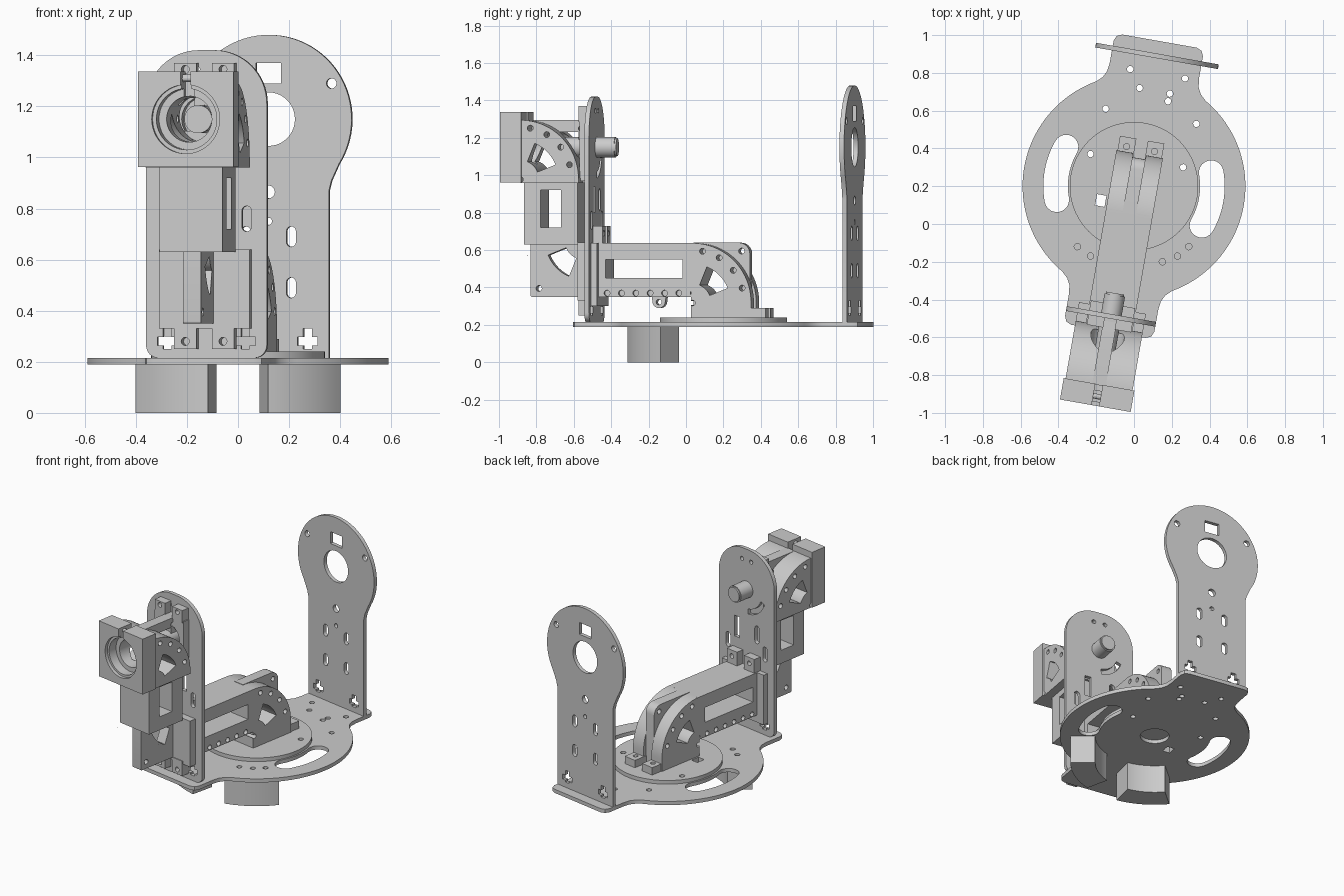
import bpy, bmesh
from math import sin, cos, radians, pi
from mathutils import Matrix, Vector

if "Cube" in bpy.data.objects:
    bpy.data.objects.remove(bpy.data.objects["Cube"])

# The whole mount is turned 10 degrees about the turntable axis
ROOT = Matrix.Translation((0, 0.2, 0)) @ Matrix.Rotation(radians(-10), 4, 'Z')
MAP = {'z': lambda a, b, t: (a, b, t), 'v': lambda a, b, t: (a, t, b), 'u': lambda a, b, t: (t, a, b)}


def arc(cx, cy, r, a0, a1, n=24):
    return [(cx + r * cos(radians(a0 + (a1 - a0) * i / n)),
             cy + r * sin(radians(a0 + (a1 - a0) * i / n))) for i in range(n + 1)]


def circle(cx, cy, r, n=24):
    return arc(cx, cy, r, 0, 360, n)[:-1]


def rect(a0, b0, a1, b1):
    return [(a0, b0), (a1, b0), (a1, b1), (a0, b1)]


def slot(x, z, w, h):
    return arc(x, z + h - w, w, 0, 180, 8) + arc(x, z - h + w, w, 180, 360, 8)


def band(cx, cy, r0, r1, a0, a1):
    return arc(cx, cy, r1, a0, a1, 14) + arc(cx, cy, r0, a1, a0, 14)


def cross(x, z):
    w = 0.017
    return [(x - .04, z - w), (x - w, z - w), (x - w, z - .03), (x + w, z - .03), (x + w, z - w), (x + .04, z - w),
            (x + .04, z + w), (x + w, z + w), (x + w, z + .05), (x - w, z + .05), (x - w, z + w), (x - .04, z + w)]


def make(name, pts, t0, t1, axis):
    bm = bmesh.new()
    f = bm.faces.new([bm.verts.new(MAP[axis](a, b, t0)) for a, b in pts])
    top = bmesh.ops.extrude_face_region(bm, geom=[f])['geom']
    d = Vector(MAP[axis](0, 0, t1 - t0))
    bmesh.ops.translate(bm, vec=d, verts=[g for g in top if isinstance(g, bmesh.types.BMVert)])
    bmesh.ops.recalc_face_normals(bm, faces=bm.faces)
    me = bpy.data.meshes.new(name)
    bm.to_mesh(me)
    bm.free()
    ob = bpy.data.objects.new(name, me)
    bpy.context.collection.objects.link(ob)
    return ob


def part(name, pts, t0, t1, axis, cuts=()):
    """Extrude a profile, cut (profile, t0, t1, axis) shapes out, place it."""
    ob = make(name, pts, t0, t1, axis)
    cutters = [make('cutter', *c) for c in cuts]
    for c in cutters:
        c.hide_render = True
        m = ob.modifiers.new('cut', 'BOOLEAN')
        m.operation, m.solver, m.object = 'DIFFERENCE', 'EXACT', c
    if cutters:
        dg = bpy.context.evaluated_depsgraph_get()
        me = bpy.data.meshes.new_from_object(ob.evaluated_get(dg))
        ob.modifiers.clear()
        ob.data = me
        for c in cutters:
            bpy.data.objects.remove(c)
    ob.data.transform(ROOT)
    bpy.ops.object.select_all(action='DESELECT')
    ob.select_set(True)
    bpy.context.view_layer.objects.active = ob
    bpy.ops.object.shade_smooth_by_angle(angle=radians(25))
    return ob


def through(profiles, t0, t1, axis):
    return [(p, t0, t1, axis) for p in profiles]


# Base plate: disc with two end tabs, arc slots and bolt holes
inv = ROOT.inverted()
q = arc(0, 0, 0.59, 0, 60, 20) + [(.264, .54), (.246, .575), (.24, .62), (.24, .74), (.228, .768), (.2, .78)]
half = q + [(-x, y) for x, y in q[::-1]]
outline = half + [(-x, -y) for x, y in half[1:-1]]
world = [(-.02, .82), (.27, .77), (.03, .72), (.19, .69), (.18, .65), (-.15, .61), (.33, .53), (-.23, .37),
         (.26, .3), (-.3, -.12), (-.23, -.17), (.29, -.12), (.23, -.17), (.15, -.2)]
holes = [circle(p.x, p.y, .017, 12) for p in (inv @ Vector((x, y, 0)) for x, y in world)]
arcs = []
for a in (0, 180):
    e0, e1 = radians(a - 20), radians(a + 20)
    arcs.append(arc(0, 0, .48, a - 20, a + 20, 12) + arc(.415 * cos(e1), .415 * sin(e1), .065, a + 20, a + 200, 10)[1:]
                + arc(0, 0, .35, a + 20, a - 20, 12)[1:] + arc(.415 * cos(e0), .415 * sin(e0), .065, a - 200, a - 20, 10)[1:-1])
part('base_plate', outline, .19, .215, 'z',
     through(holes + arcs + [circle(0, 0, .09, 40), rect(-.185, -.135, -.135, -.075)], .1, .3, 'z'))
part('turntable_disc', circle(0, 0, .34, 72), .214, .24, 'z',
     through([holes[7], holes[8], rect(-.185, -.135, -.135, -.075)], .1, .3, 'z'))

# Two curved feet
for side, a in (('right', -40), ('left', -103)):
    part(side + '_foot', band(0, 0, .37, .525, a + 10 - 37, a + 10), 0, .192, 'z')

# Tall rear plate with round head
prof = arc(0, 1.15, .33, -32, 212, 56) + [(-.25, .91), (-.24, .87), (-.24, .21), (.24, .21), (.24, .87), (.25, .91)]
cuts = [circle(0, 1.15, .105, 40), rect(-.05, 1.29, .05, 1.37), circle(0, .865, .025), circle(0, .75, .014)]
for s in (-1, 1):
    cuts += [circle(s * .25, 1.29, .02), slot(s * .09, .69, .019, .04), slot(s * .09, .49, .019, .04), cross(s * .155, .28)]
part('rear_plate', prof, .688, .713, 'v', through(cuts, .6, .8, 'v'))

# Front plate with round top
prof = arc(.03, 1.21, .21, 0, 90, 16) + arc(-.03, 1.21, .21, 90, 180, 16) + \
    arc(-.19, .265, .05, 180, 270, 6) + arc(.19, .265, .05, 270, 360, 6)
cuts = [circle(.04, 1.345, .014), circle(-.04, 1.345, .014), band(0, 1.15, .13, .165, 200, 265),
        rect(.06, .8, .105, .94), slot(-.09, .87, .019, .06), slot(.16, .76, .019, .05), slot(-.16, .76, .019, .05),
        cross(.155, .28), cross(-.155, .28)]
part('front_plate', prof, -.7125, -.6875, 'v', through(cuts, -.8, -.6, 'v'))
part('output_shaft', circle(0, 1.15, .055, 32), -.9, -.585, 'v')
part('shaft_tip', circle(0, 1.15, .048, 32), -.59, -.575, 'v')


def elbow(name, cv, cz, r, sv, sz, wide, ev, ez, rib_v, rib_z, extra=(), rnd=.008):
    """Quarter-round gear housing: two cheeks with bolts and window, square rib between."""
    def m(pts):
        return [(cv + sv * a, cz + sz * b) for a, b in pts]
    window = m(band(0, 0, .1, .205, 22, 68))
    bolts = [m(circle((r - .038) * cos(radians(a)), (r - .038) * sin(radians(a)), .016, 12)) for a in (16, 38, 59, 79)]
    bolts.append(m(circle(.0, -.003, .015, 12)))
    cheek = m([(-ev, -ez), (r, -ez)] + arc(0, 0, r, 0, 90, 28) + [(-ev, r)])
    for s, lab in ((1, 'right'), (-1, 'left')):
        part(f'{name}_{lab}_cheek', cheek, s * .035, s * wide, 'u',
             through([window] + bolts, -.3, .3, 'u') + list(extra))
    rib = m([(-ev, -ez), (rib_v, -ez)] + arc(rib_v - rnd, rib_z - rnd, rnd, 0, 90, 6) + [(-ev, rib_z)])
    corner = m(circle(rib_v - .045, rib_z - .045, .016, 12))
    part(name + '_rib', rib, -.036, .036, 'u', through([window, corner], -.3, .3, 'u') + list(extra))


def tabs(name, axis, b0, b1, t0, t1, hb):
    for s, lab in ((1, 'right'), (-1, 'left')):
        part(f'{name}_{lab}_tab', rect(s * .075 - .044, b0, s * .075 + .044, b1), t0, t1, axis,
             [(circle(s * .075, hb, .016, 12), t0 - .1, t1 + .1, axis)])


# Upper, lower and rear gear housings
bore = (circle(0, 1.15, .09, 40), -1.3, -.78, 'v')
elbow('upper_housing', -1.07, .98, .315, 1, 1, .18, .0, .02, .35, .315, [bore])
elbow('lower_housing', -.755, .65, .31, -1, -1, .18, .035, -.01, .285, .3)
elbow('rear_housing', -.145, .32, .317, 1, 1, .125, .01, .085, .295, .32, rnd=.06)
part('upper_flange', rect(-.125, .97, .125, 1.295), -.76, -.71, 'v', [(circle(0, 1.15, .09), -.8, -.7, 'v')])
part('lower_flange', rect(-.18, .33, .18, .64), -.76, -.71, 'v')
tabs('upper', 'v', 1.285, 1.37, -.765, -.711, 1.345)
tabs('lower', 'v', .25, .35, -.765, -.711, .28)
tabs('arm', 'v', .63, .73, -.69, -.635, .69)
tabs('rear', 'z', .15, .25, .238, .29, .2)

# Front clamp block with stepped bore and slit
part('clamp_block', rect(-.19, .962, .19, 1.337), -1.18, -1.065, 'v',
     [(circle(0, 1.15, .135, 48), -1.3, -1.16, 'v'), (circle(0, 1.15, .12, 48), -1.3, -1.1, 'v'),
      (circle(0, 1.15, .09, 40), -1.3, -1.0, 'v'), (rect(-.02, 1.2, .02, 1.4), -1.3, -1.0, 'v')])
part('clamp_screw', circle(-1.13, 1.31, .014, 12), -.04, .04, 'u')

# Vertical column and horizontal arm, each a hollow box beam
part('column', rect(-1.06, .63, -.77, .98), -.125, .125, 'u',
     through([rect(-.97, .72, -.86, .92)], -.3, .3, 'u'))
rowbolts = [circle(-.61 + i * .078, .37, .016, 12) for i in range(7)]
part('arm', rect(-.69, .35, -.14, .637), -.125, .125, 'u',
     through([rect(-.617, .45, -.2, .55)], -.3, .3, 'u')
     + through(rowbolts, .1, .2, 'u') + through(rowbolts, -.2, -.1, 'u'))
part('arm_end_flange', rect(-.18, .3, .18, .637), -.69, -.655, 'v')
part('cable_lug', [(-.385, .36)] + arc(-.345, .325, .035, 180, 360, 12) + [(-.305, .36)], -.03, .03, 'u',
     through([circle(-.345, .322, .015, 12)], -.1, .1, 'u'))
